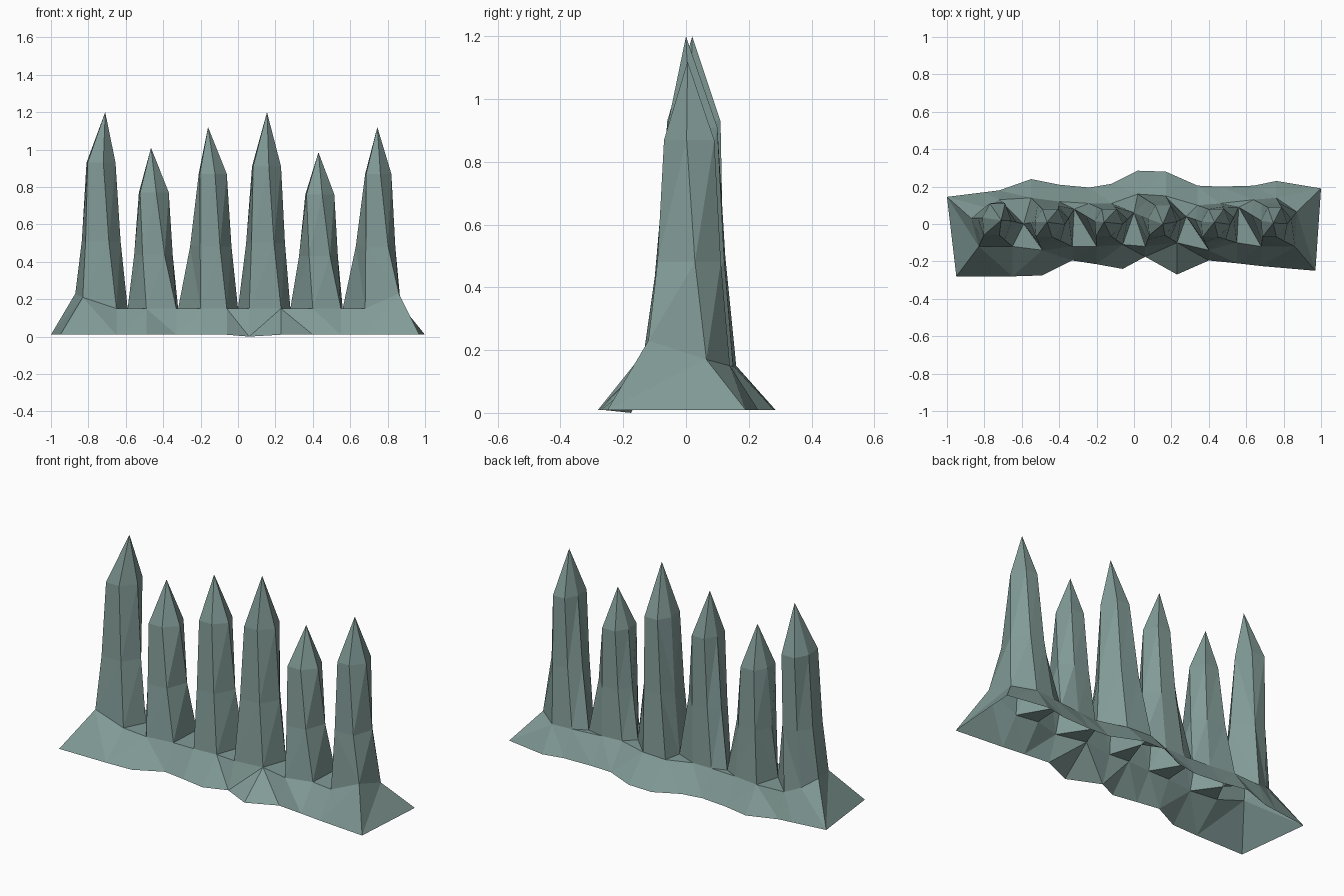
import bpy, bmesh

if "Cube" in bpy.data.objects:
    bpy.data.objects.remove(bpy.data.objects["Cube"])

# One weathered grey-green colour
mat = bpy.data.materials.new("grey green stone")
mat.diffuse_color = (0.22, 0.325, 0.305, 1)
mat.use_nodes = True
mat.node_tree.nodes["Principled BSDF"].inputs["Base Color"].default_value = mat.diffuse_color

# Points where neighbouring spikes touch (and the two outer ends): x, y, z
gaps = [(-0.87, 0.03, 0.23), (-0.59, 0.0, 0.15), (-0.32, 0.08, 0.15), (0.0, 0.06, 0.15),
        (0.28, 0.04, 0.15), (0.56, 0.09, 0.15), (0.87, 0.065, 0.17)]

# Front and back corners of each spike foot: left x, left y, right x, right y
front = [(-0.83, -0.12, -0.65, -0.12), (-0.49, -0.14, -0.33, -0.12), (-0.20, -0.12, -0.06, -0.11),
         (0.06, -0.12, 0.23, -0.10), (0.40, -0.14, 0.55, -0.10), (0.68, -0.12, 0.86, -0.12)]
back = [(-0.80, 0.09, -0.72, 0.13), (-0.55, 0.14, -0.40, 0.12), (-0.24, 0.11, -0.12, 0.11),
        (0.02, 0.16, 0.17, 0.15), (0.34, 0.10, 0.46, 0.11), (0.64, 0.13, 0.76, 0.14)]

# Shoulder and tip: left x, right x, front y, back y, shoulder z, tip x, tip y, tip z
tops = [(-0.81, -0.655, -0.06, 0.11, 0.93, -0.71, 0.02, 1.20),
        (-0.53, -0.37, -0.07, 0.08, 0.77, -0.465, 0.01, 1.01),
        (-0.21, -0.06, -0.065, 0.08, 0.87, -0.16, 0.01, 1.12),
        (0.075, 0.23, -0.06, 0.10, 0.91, 0.155, 0.00, 1.20),
        (0.36, 0.515, -0.07, 0.08, 0.76, 0.43, 0.01, 0.985),
        (0.68, 0.82, -0.07, 0.09, 0.87, 0.745, 0.005, 1.12)]

# Shoulder outline as fractions: left, front left, front right, right, back right, back left
outline = [(0, 0.55), (0.04, 0), (0.58, 0), (1, 0.45), (0.78, 1), (0.25, 1)]

# Ragged skirt edge: y under each foot corner
skirt_front = [-0.28, -0.28, -0.275, -0.195, -0.215, -0.24, -0.175, -0.27, -0.195, -0.21]
skirt_back = [0.17, 0.18, 0.24, 0.21, 0.195, 0.215, 0.285, 0.28, 0.205, 0.20, 0.205, 0.23]

bm = bmesh.new()
G = [bm.verts.new(p) for p in gaps]


def foot(pair, zl=0.15, zr=0.15):
    return bm.verts.new((pair[0], pair[1], zl)), bm.verts.new((pair[2], pair[3], zr))


F = [foot(p, 0.21 if i == 0 else 0.15, 0.23 if i == 5 else 0.15) for i, p in enumerate(front)]
B = [foot(p, 0.18 if i == 0 else 0.15) for i, p in enumerate(back)]


def bridge(a, b):
    for k in range(len(a)):
        j = (k + 1) % len(a)
        bm.faces.new((a[k], a[j], b[j], b[k]))


# Spikes: foot ring, waist ring, shoulder ring, tip
for i, (x0, x1, y0, y1, zs, tx, ty, tz) in enumerate(tops):
    base = [G[i], F[i][0], F[i][1], G[i + 1], B[i][1], B[i][0]]
    shoulder = [bm.verts.new((x0 + u * (x1 - x0), y0 + v * (y1 - y0), zs)) for u, v in outline]
    waist = []
    for p, q in zip(base, shoulder):
        co = p.co.lerp(q.co, 0.58)
        co.z = 0.15 + 0.46 * (zs - 0.15)
        waist.append(bm.verts.new(co))
    bridge(base, waist)
    bridge(waist, shoulder)
    tip = bm.verts.new((tx, ty, tz))
    for k in range(6):
        bm.faces.new((shoulder[k], shoulder[(k + 1) % 6], tip))

# Small ledges between neighbouring spikes
for i in range(5):
    bm.faces.new((F[i][1], F[i + 1][0], G[i + 1]))
    bm.faces.new((B[i + 1][0], B[i][1], G[i + 1]))

# Flared skirt around the feet, open underneath
fv = [v for pair in F for v in pair]
bv = [v for pair in B for v in pair]
front_y = skirt_front + [-0.225, -0.25]
inner = fv + [G[6]] + bv[::-1] + [G[0]]
outer_xy = [(v.co.x, y) for v, y in zip(fv, front_y)]
outer_xy[0], outer_xy[-1] = (-0.95, -0.28), (0.97, -0.25)
outer_xy.append((1.0, 0.19))
outer_xy += [(v.co.x, y) for v, y in zip(bv[::-1], skirt_back[::-1])]
outer_xy.append((-1.0, 0.145))
outer = [bm.verts.new((x, y, 0.0 if k == 6 else 0.01)) for k, (x, y) in enumerate(outer_xy)]
bridge(outer, inner)

bmesh.ops.triangulate(bm, faces=[f for f in bm.faces if len(f.verts) > 3])
bmesh.ops.recalc_face_normals(bm, faces=bm.faces[:])
me = bpy.data.meshes.new("spike_row")
bm.to_mesh(me)
bm.free()
me.materials.append(mat)
bpy.context.collection.objects.link(bpy.data.objects.new("spike_row", me))
